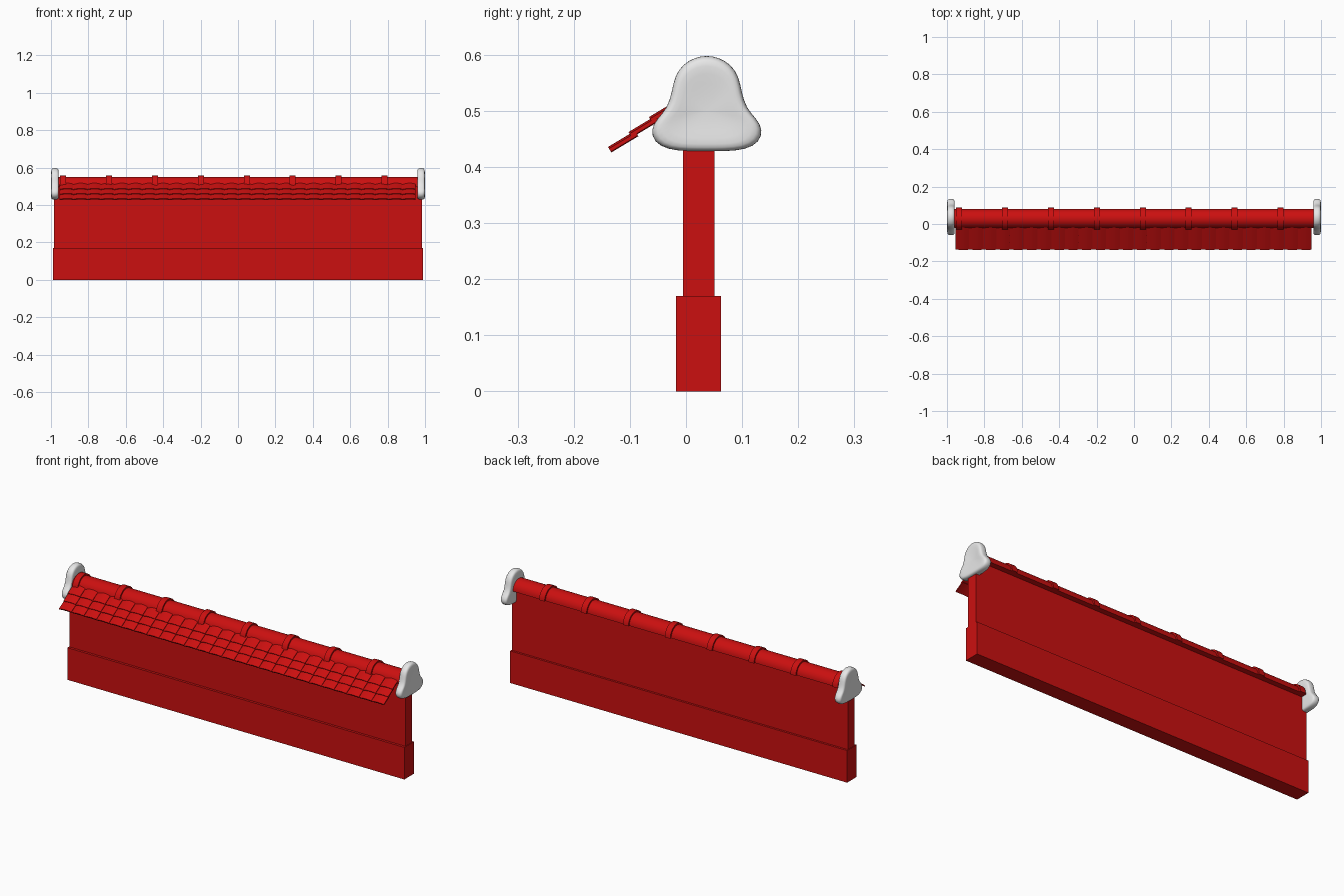
import bpy, bmesh
from math import pi, sin, cos, radians
from mathutils import Vector

if "Cube" in bpy.data.objects:
    bpy.data.objects.remove(bpy.data.objects["Cube"])


def material(name, color):
    m = bpy.data.materials.new(name)
    m.use_nodes = True
    m.diffuse_color = color
    m.node_tree.nodes["Principled BSDF"].inputs["Base Color"].default_value = color
    return m


RED = material("red paint", (0.6, 0.005, 0.005, 1))
WHITE = material("white plaster", (0.8, 0.8, 0.8, 1))


def finish(name, bm, mat, smooth=None):
    bmesh.ops.recalc_face_normals(bm, faces=bm.faces)
    me = bpy.data.meshes.new(name)
    bm.to_mesh(me)
    bm.free()
    me.materials.append(mat)
    ob = bpy.data.objects.new(name, me)
    bpy.context.collection.objects.link(ob)
    if smooth:
        bpy.ops.object.select_all(action='DESELECT')
        ob.select_set(True)
        bpy.context.view_layer.objects.active = ob
        bpy.ops.object.shade_smooth_by_angle(angle=radians(smooth))
    return ob


def loft(bm, rings):
    """Skin a list of closed rings of points and cap both ends."""
    loops = [[bm.verts.new(p) for p in ring] for ring in rings]
    n = len(loops[0])
    for a, b in zip(loops, loops[1:]):
        for i in range(n):
            j = (i + 1) % n
            bm.faces.new((a[i], a[j], b[j], b[i]))
    bm.faces.new(loops[0])
    bm.faces.new(loops[-1])


def box(name, x, y0, y1, z0, z1):
    bm = bmesh.new()
    loft(bm, [[(s, y0, z0), (s, y1, z0), (s, y1, z1), (s, y0, z1)] for s in (-x, x)])
    return finish(name, bm, RED)


# Wall and its thicker base
box("wall", 0.985, -0.005, 0.051, 0.17, 0.51)
box("wall_base", 0.988, -0.018, 0.062, 0, 0.17)


# Half-round ridge along the top, with collars
def half_round(bm, x0, x1, r, y=0.029, z=0.5):
    arc = [(y + r * cos(pi * i / 16), z + r * sin(pi * i / 16)) for i in range(17)]
    loft(bm, [[(x, *p) for p in arc] for x in (x0, x1)])


bm = bmesh.new()
half_round(bm, -0.96, 0.96, 0.051)
finish("ridge", bm, RED, 35)

bm = bmesh.new()
for i in range(8):
    x = -0.935 + 0.2455 * i
    half_round(bm, x - 0.016, x + 0.016, 0.059)
finish("ridge_collars", bm, RED, 35)

# Overlapping tiles, each slightly arched, sloping down at the front
COUNT, START, WIDTH = 26, -0.955, 1.905
PITCH = WIDTH / COUNT
slope = radians(31)
along = Vector((0, cos(slope), sin(slope)))
up = Vector((0, -sin(slope), cos(slope)))
eave = Vector((0, -0.133, 0.426))
bm = bmesh.new()
for row in range(3):
    length = 0.056 if row < 2 else 0.07
    for c in range(COUNT):
        rings = []
        for d in (0, length):
            base = eave + along * (row * 0.045 + d) + up * (row * 0.004)
            top, bottom = [], []
            for k in range(7):
                t = k / 6
                x = Vector((START + PITCH * (c + t), 0, 0))
                lift = 0.005 * sin(pi * t) + 0.003 * t
                top.append(base + x + up * (0.005 + lift))
                bottom.append(base + x + up * lift * 0.5)
            rings.append(top + bottom[::-1])
        loft(bm, rings)
finish("roof_tiles", bm, RED, 35)

# Bell-shaped end caps: rounded rims with a shallow central crease
half = [(0.0, 0.599), (0.02, 0.596), (0.042, 0.584), (0.057, 0.563), (0.062, 0.535),
        (0.07, 0.505), (0.09, 0.485), (0.1, 0.466), (0.094, 0.444), (0.07, 0.431), (0.035, 0.428)]
outline = half + [(0.0, 0.428)] + [(-y, z) for y, z in half[:0:-1]]
layers = [(0.958, 0.86), (0.961, 0.95), (0.97, 1), (0.986, 1), (0.995, 0.96), (1.0, 0.86), (0.996, 0.5), (0.994, 0.15)]
for side, label in ((1, "left"), (-1, "right")):
    bm = bmesh.new()
    loft(bm, [[(side * x, 0.037 + y * s, 0.5 + (z - 0.5) * s) for y, z in outline]
              for x, s in layers])
    cap = finish(label + "_end_cap", bm, WHITE, 70)
    sub = cap.modifiers.new("rounding", 'SUBSURF')
    sub.levels = sub.render_levels = 1
